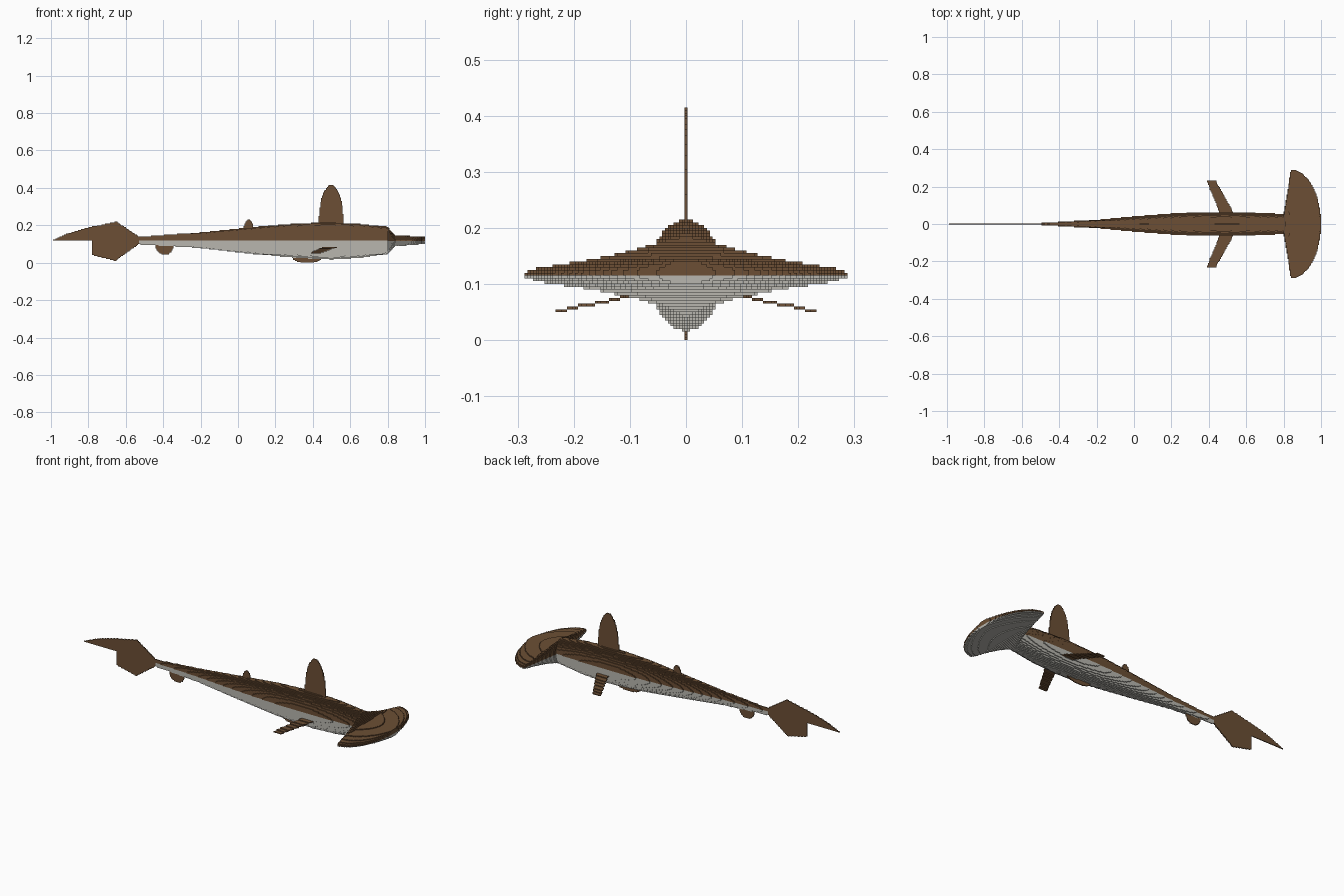
import bpy
import bmesh
import math

if "Cube" in bpy.data.objects:
    bpy.data.objects.remove(bpy.data.objects["Cube"], do_unlink=True)

S = 0.005  # edge length of one block


def make_material(name, rgb):
    mat = bpy.data.materials.new(name)
    mat.use_nodes = True
    mat.diffuse_color = (*rgb, 1)
    mat.node_tree.nodes["Principled BSDF"].inputs["Base Color"].default_value = (*rgb, 1)
    return mat


BROWN = make_material("brown skin", (0.150, 0.078, 0.035))
GREY = make_material("pale grey belly", (0.48, 0.47, 0.43))

# Cross-sections along the length: x, half width, top z, bottom z
STATIONS = [
    (-0.53, 0.003, 0.138, 0.098), (-0.25, 0.019, 0.158, 0.083),
    (0.00, 0.041, 0.182, 0.056), (0.25, 0.059, 0.206, 0.030),
    (0.40, 0.064, 0.213, 0.021), (0.50, 0.064, 0.215, 0.017),
    (0.65, 0.060, 0.208, 0.025), (0.80, 0.053, 0.192, 0.046),
    (0.84, 0.290, 0.145, 0.088), (1.00, 0.013, 0.140, 0.100),
]


def section(x):
    """Half width, top and bottom of the body at x."""
    for a, b in zip(STATIONS, STATIONS[1:]):
        if x <= b[0]:
            t = (x - a[0]) / (b[0] - a[0])
            w, top, bot = (p + (q - p) * t for p, q in zip(a[1:], b[1:]))
            break
    if x > 0.84:  # rounded front edge of the hammer
        w = max(0.013, 0.29 * math.sqrt(max(0, 1 - ((x - 0.84) / 0.16) ** 2)))
    return w, top, bot


def loft_cells(x0, x1):
    """Blocks filling the elliptical sections between x0 and x1."""
    cells = set()
    for i in range(round(x0 / S), round(x1 / S)):
        w, top, bot = section((i + 0.5) * S)
        mid, h = (top + bot) / 2, (top - bot) / 2
        for k in range(int(bot / S), int(top / S) + 1):
            r = 1 - (((k + 0.5) * S - mid) / h) ** 2
            if r >= 0:
                n = int(w * math.sqrt(r) / S)
                cells.update((i, j, k) for j in range(-n, n + 1))
    return cells


def in_polygon(u, v, pts):
    inside = False
    for (a, b), (c, d) in zip(pts, pts[1:] + pts[:1]):
        if (b > v) != (d > v) and u < a + (v - b) * (c - a) / (d - b):
            inside = not inside
    return inside


def upright_fin(pts):
    """One-block-thick fin on the centre plane from an x, z outline."""
    return {(i, 0, k) for i in range(-200, 200) for k in range(0, 84)
            if in_polygon((i + 0.5) * S, (k + 0.5) * S, pts)}


def round_fin(x, half, base, tip):
    """Half-ellipse fin whose tip may point up or down."""
    arc = [math.pi * n / 16 for n in range(17)]
    return upright_fin([(x + half * math.cos(a), base + (tip - base) * math.sin(a))
                        for a in arc] + [(x - half, 0.115), (x + half, 0.115)])


def pectoral_fin(side):
    """Swept fin sloping down towards its tip."""
    pts = [(0.555, 0.02), (0.475, 0.02), (0.388, 0.232), (0.437, 0.232)]
    return {(i, side * j, int((0.051 + (0.235 - j * S) * 0.2) / S))
            for i in range(70, 115) for j in range(4, 48)
            if in_polygon((i + 0.5) * S, j * S, pts)}


TAIL = [(-1.0, 0.118), (-0.9, 0.16), (-0.8, 0.188), (-0.65, 0.22), (-0.53, 0.14),
        (-0.53, 0.10), (-0.655, 0.01), (-0.78, 0.04), (-0.78, 0.12), (-1.0, 0.12)]

# Each part: blocks and the height below which it is pale (0 = all brown)
PARTS = {
    "torso": (loft_cells(-0.53, 0.80), 0.12),
    "hammer_head": (loft_cells(0.80, 1.0), 0.115),
    "tail_fin": (upright_fin(TAIL), 0),
    "main_dorsal_fin": (round_fin(0.498, 0.067, 0.21, 0.416), 0),
    "second_dorsal_fin": (round_fin(0.057, 0.025, 0.185, 0.229), 0),
    "anal_fin": (round_fin(-0.392, 0.048, 0.09, 0.043), 0),
    "belly_fin": (round_fin(0.37, 0.078, 0.028, -0.001), 0),
    "pectoral_fin_front": (pectoral_fin(-1), 0),
    "pectoral_fin_back": (pectoral_fin(1), 0),
}

# Outward directions with the matching corners of a block face
SIDES = [
    ((1, 0, 0), ((1, 0, 0), (1, 1, 0), (1, 1, 1), (1, 0, 1))),
    ((-1, 0, 0), ((0, 0, 0), (0, 0, 1), (0, 1, 1), (0, 1, 0))),
    ((0, 1, 0), ((0, 1, 0), (0, 1, 1), (1, 1, 1), (1, 1, 0))),
    ((0, -1, 0), ((0, 0, 0), (1, 0, 0), (1, 0, 1), (0, 0, 1))),
    ((0, 0, 1), ((0, 0, 1), (1, 0, 1), (1, 1, 1), (0, 1, 1))),
    ((0, 0, -1), ((0, 0, 0), (0, 1, 0), (1, 1, 0), (1, 0, 0))),
]


def build(name, cells, pale_below, occupied):
    """Mesh the exposed block faces of one part."""
    bm = bmesh.new()
    verts = {}

    def corner(p):
        if p not in verts:
            verts[p] = bm.verts.new((p[0] * S, (p[1] - 0.5) * S, p[2] * S))
        return verts[p]

    for i, j, k in cells:
        for (dx, dy, dz), quad in SIDES:
            if (i + dx, j + dy, k + dz) not in occupied:
                face = bm.faces.new([corner((i + a, j + b, k + c)) for a, b, c in quad])
                face.material_index = int((k + 0.5) * S < pale_below)
    mesh = bpy.data.meshes.new(name)
    bm.to_mesh(mesh)
    bm.free()
    mesh.materials.append(BROWN)
    if pale_below:
        mesh.materials.append(GREY)
    bpy.context.collection.objects.link(bpy.data.objects.new(name, mesh))


# Earlier parts own shared blocks, so fins start at the skin
occupied = set()
owned = {}
for name, (cells, pale) in PARTS.items():
    owned[name] = (cells - occupied, pale)
    occupied |= cells
for name, (cells, pale) in owned.items():
    build(name, cells, pale, occupied)
